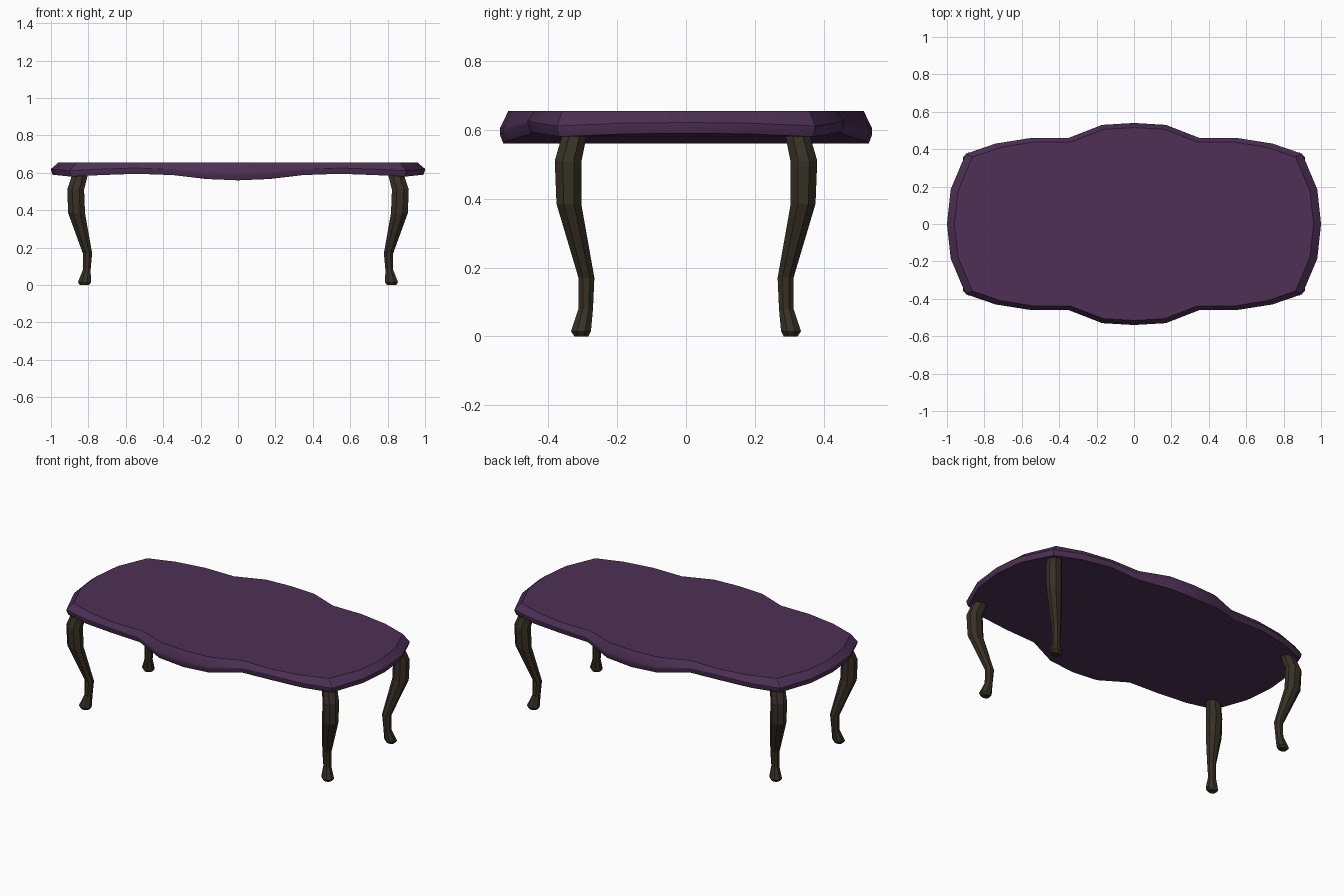
import bpy, bmesh, math

if "Cube" in bpy.data.objects:
    bpy.data.objects.remove(bpy.data.objects["Cube"])


def material(name, rgb):
    m = bpy.data.materials.new(name)
    m.diffuse_color = (*rgb, 1)
    m.use_nodes = True
    m.node_tree.nodes["Principled BSDF"].inputs["Base Color"].default_value = m.diffuse_color
    return m


def finish(name, bm, mat):
    bmesh.ops.recalc_face_normals(bm, faces=bm.faces)
    me = bpy.data.meshes.new(name)
    bm.to_mesh(me)
    bm.free()
    me.materials.append(mat)
    ob = bpy.data.objects.new(name, me)
    bpy.context.collection.objects.link(ob)
    return ob


def bridge(bm, a, b):
    n = len(a)
    for i in range(n):
        j = (i + 1) % n
        bm.faces.new((a[i], a[j], b[j], b[i]))


purple = material("dark purple", (0.075, 0.030, 0.090))
wood = material("dark brown wood", (0.038, 0.030, 0.018))

# Table top: one quarter of the scalloped outline (x, y, lower edge z), mirrored
quarter = [(1.0, 0, .59), (.98, .185, .588), (.90, .375, .58), (.74, .43, .588),
           (.55, .46, .595), (.35, .46, .588), (.17, .53, .567), (0, .54, .56)]
half = quarter + [(-x, y, z) for x, y, z in quarter[-2::-1]]
outline = half + [(x, -y, z) for x, y, z in half[-2:0:-1]]

bm = bmesh.new()
top = [bm.verts.new((x * .96, y * .955, .655)) for x, y, z in outline]
lip = [bm.verts.new((x, y, .612 + (z - .59) * .25)) for x, y, z in outline]
mid = [bm.verts.new((x, y, z + .025)) for x, y, z in outline]
low = [bm.verts.new((x * .992, y * .982, z)) for x, y, z in outline]
# the lip only sits above the middle ring where the apron hangs low
for l, m in zip(lip, mid):
    l.co.z = max(l.co.z, m.co.z + .006)
bm.faces.new(top)
for a, b in ((top, lip), (lip, mid), (mid, low)):
    bridge(bm, a, b)
# underside spans straight from front to back
n, h = len(outline), len(half) - 1
for i in range(h):
    strip = [low[i], low[i + 1], low[(n - i - 1) % n], low[(n - i) % n]]
    bm.faces.new(list(dict.fromkeys(strip)))
table_top = finish("table_top", bm, purple)
bpy.context.view_layer.objects.active = table_top
table_top.select_set(True)
bpy.ops.object.shade_smooth_by_angle(angle=math.radians(30))
table_top.select_set(False)

# Cabriole legs: rings of (z, centre x, centre y, half width x, half width y)
rings = [(.600, .842, .320, .042, .035), (.510, .868, .342, .045, .039),
         (.385, .863, .340, .045, .036), (.170, .805, .289, .025, .023),
         (.080, .809, .291, .021, .021), (.015, .821, .305, .035, .029),
         (.000, .821, .304, .024, .020)]
k = 1 / math.cos(math.pi / 8)
for name, sx, sy in (("front_left_leg", -1, -1), ("front_right_leg", 1, -1),
                     ("back_left_leg", -1, 1), ("back_right_leg", 1, 1)):
    bm = bmesh.new()
    loops = []
    for z, cx, cy, rx, ry in rings:
        angles = [math.pi / 8 + i * math.pi / 4 for i in range(8)]
        loops.append([bm.verts.new((sx * (cx + rx * k * math.cos(t)),
                                    sy * (cy + ry * k * math.sin(t)), z)) for t in angles])
    for a, b in zip(loops, loops[1:]):
        bridge(bm, a, b)
    bm.faces.new(loops[0])
    bm.faces.new(loops[-1])
    finish(name, bm, wood)
